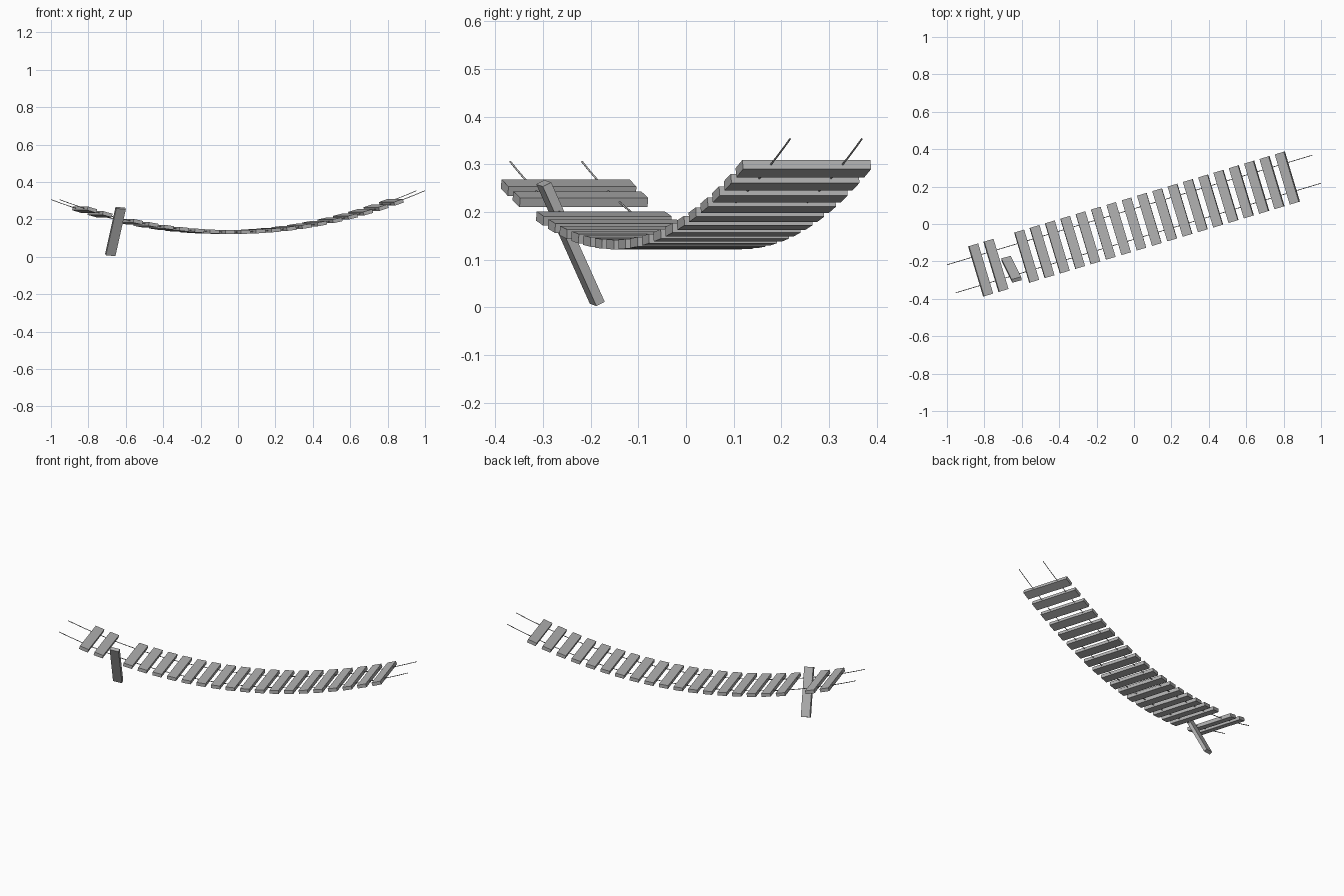
import bpy, bmesh, math
from mathutils import Vector, Matrix

if "Cube" in bpy.data.objects:
    bpy.data.objects.remove(bpy.data.objects["Cube"])

grey = bpy.data.materials.new("weathered_grey")
grey.use_nodes = True
colour = (0.45, 0.45, 0.45, 1)
grey.diffuse_color = colour
grey.node_tree.nodes["Principled BSDF"].inputs["Base Color"].default_value = colour

YAW = math.radians(16.7)
ALONG = Vector((math.cos(YAW), math.sin(YAW), 0))
ACROSS = Vector((-math.sin(YAW), math.cos(YAW), 0))
LOW, LOW_Z, SAG = -0.0615, 0.132, 0.189
HALF_SPAN = 1.0204
PLANK = Vector((0.053, 0.28, 0.02))   # width, length, thickness
PLANKS, PITCH, FALLEN = 21, 0.0856, 2


def deck_point(s, side=0.0):
    """Point on the sagging deck, s along the bridge and side across it."""
    return ALONG * s + ACROSS * side + Vector((0, 0, LOW_Z + SAG * (s - LOW) ** 2))


def add_plank(name, centre, width_dir, length_dir):
    y = length_dir.normalized()
    x = (width_dir - y * width_dir.dot(y)).normalized()
    z = x.cross(y)
    rot = Matrix((x, y, z)).transposed().to_4x4()
    bm = bmesh.new()
    bmesh.ops.create_cube(bm, size=1, matrix=Matrix.Translation(centre) @ rot
                          @ Matrix.Diagonal((*PLANK, 1)))
    mesh = bpy.data.meshes.new(name)
    bm.to_mesh(mesh)
    bm.free()
    mesh.materials.append(grey)
    bpy.context.collection.objects.link(bpy.data.objects.new(name, mesh))


def add_rope(name, side, steps=40):
    curve = bpy.data.curves.new(name + "_path", 'CURVE')
    curve.dimensions = '3D'
    curve.bevel_depth = 0.002
    curve.bevel_resolution = 1
    curve.use_fill_caps = True
    spline = curve.splines.new('POLY')
    spline.points.add(steps)
    for i, p in enumerate(spline.points):
        s = HALF_SPAN * (2 * i / steps - 1)
        p.co = (*deck_point(s, side), 1)
    # Turn the swept path into a plain mesh
    path = bpy.data.objects.new(name + "_path", curve)
    bpy.context.collection.objects.link(path)
    deps = bpy.context.evaluated_depsgraph_get()
    mesh = bpy.data.meshes.new_from_object(path.evaluated_get(deps))
    bpy.data.objects.remove(path)
    mesh.materials.clear()
    mesh.materials.append(grey)
    bpy.context.collection.objects.link(bpy.data.objects.new(name, mesh))


# Two ropes carrying the deck
add_rope("rope_back", 0.0785)
add_rope("rope_front", -0.0785)

# Deck planks, each tilted to follow the sag
for i in range(PLANKS):
    if i == FALLEN:
        continue
    s = (i - (PLANKS - 1) / 2) * PITCH
    tangent = ALONG + Vector((0, 0, 2 * SAG * (s - LOW)))
    add_plank(f"plank_{i + 1}", deck_point(s), tangent, ACROSS)

# Loose plank hanging down through the gap
add_plank("hanging_plank", Vector((-0.655, -0.242, 0.135)),
          ALONG + Vector((0, 0, -0.15)), Vector((-0.056, 0.113, -0.252)))
